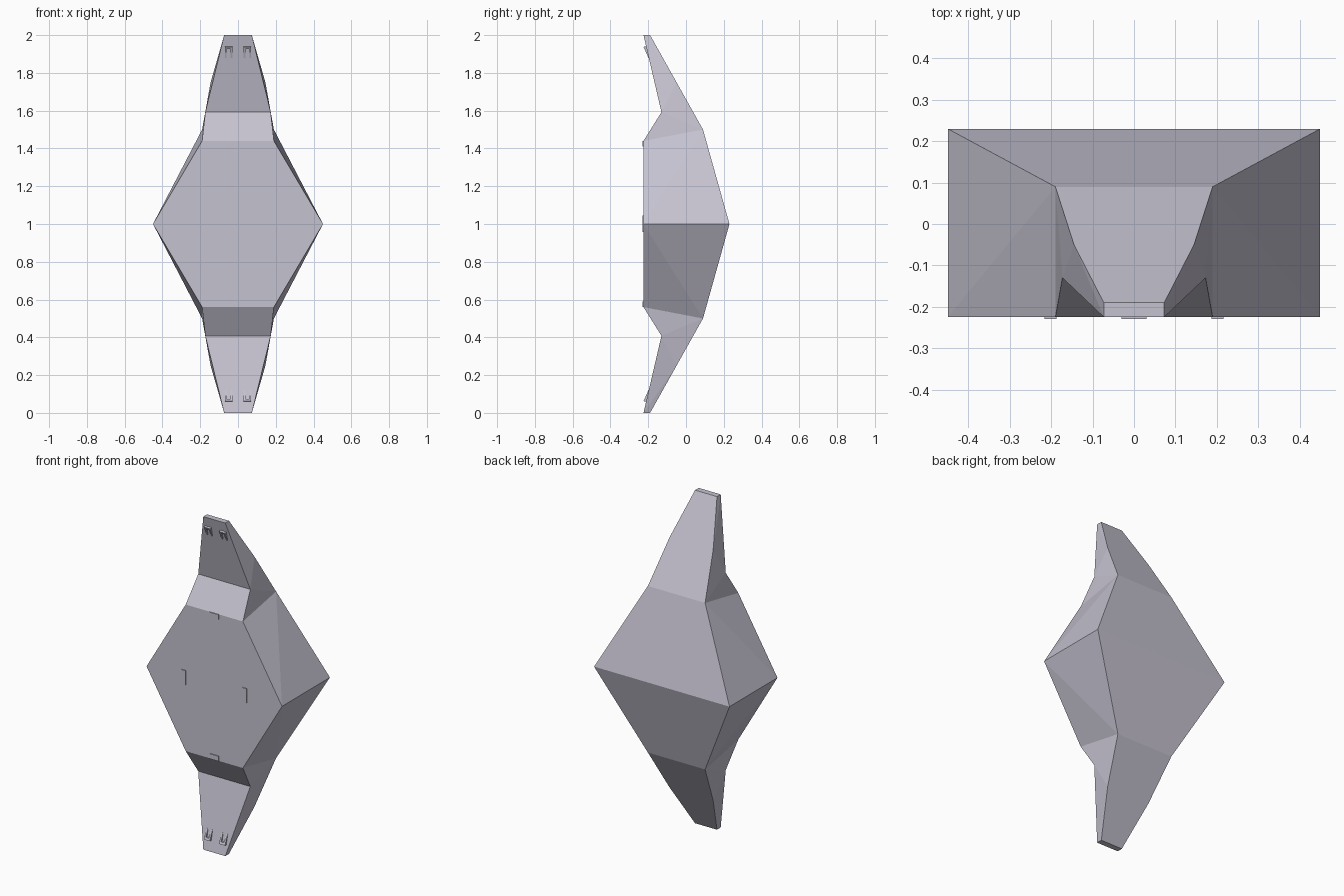
import bpy
import bmesh

if "Cube" in bpy.data.objects:
    bpy.data.objects.remove(bpy.data.objects["Cube"], do_unlink=True)

# One pale violet-grey metal for the whole model
grey = bpy.data.materials.new("pale_violet_grey")
grey.use_nodes = True
colour = (0.56, 0.54, 0.63, 1)
grey.diffuse_color = colour
grey.node_tree.nodes["Principled BSDF"].inputs["Base Color"].default_value = colour


def add_part(name, bm, axes):
    """Make a flat-shaded object centred at mid height and mirror it on the given axes."""
    mesh = bpy.data.meshes.new(name)
    bm.to_mesh(mesh)
    bm.free()
    mesh.materials.append(grey)
    obj = bpy.data.objects.new(name, mesh)
    obj.location.z = 1
    bpy.context.collection.objects.link(obj)
    mirror = obj.modifiers.new("mirror", "MIRROR")
    mirror.use_axis = axes
    mirror.use_clip = True
    mirror.merge_threshold = 0.0005
    return obj


def add_prism(bm, x0, x1, profile):
    """Extrude a (y, z) profile from x0 to x1."""
    face = bm.faces.new([bm.verts.new((x0, y, z)) for y, z in profile])
    grown = bmesh.ops.extrude_face_region(bm, geom=[face])["geom"]
    moved = [v for v in grown if isinstance(v, bmesh.types.BMVert)]
    bmesh.ops.translate(bm, verts=moved, vec=(x1 - x0, 0, 0))
    bmesh.ops.recalc_face_normals(bm, faces=bm.faces)


def box_profile(y0, y1, z0, z1):
    return [(y0, z0), (y1, z0), (y1, z1), (y0, z1)]


# Hull: front and back outlines (half width, y, height above the middle)
FRONT = -0.225
front_points = [(0.45, FRONT, 0), (0.19, FRONT, 0.44), (0.173, -0.13, 0.592), (0.073, FRONT, 1)]
back_points = [(0.45, 0.23, 0), (0.19, 0.09, 0.5), (0.145, -0.05, 0.75), (0.073, -0.19, 1)]

bm = bmesh.new()
f = [bm.verts.new(p) for p in front_points]
b = [bm.verts.new(p) for p in back_points]
fm = [bm.verts.new((0, y, z)) for x, y, z in front_points]
bk = [bm.verts.new((0, y, z)) for x, y, z in back_points]
for i in range(3):
    bm.faces.new((fm[i], f[i], f[i + 1], fm[i + 1]))
    bm.faces.new((b[i], bk[i], bk[i + 1], b[i + 1]))
# Faceted flank and end cap
for tri in ((f[0], b[0], b[1]), (f[0], b[1], f[1]), (f[1], b[1], f[2]),
            (f[2], b[1], b[2]), (f[2], b[2], f[3]), (f[3], b[2], b[3])):
    bm.faces.new(tri)
bm.faces.new((fm[3], f[3], b[3], bk[3]))
add_part("hull", bm, (True, False, True))

# Thin raised plates on the front face
bm = bmesh.new()
add_prism(bm, 0.187, 0.216, box_profile(FRONT - 0.005, FRONT + 0.01, -0.042, 0.045))
add_part("side_plates", bm, (True, False, False))

bm = bmesh.new()
add_prism(bm, -0.03, 0.03, box_profile(FRONT - 0.005, FRONT + 0.01, 0.41, 0.44))
add_part("end_plates", bm, (False, False, True))

# Small forked clips near both tips
bm = bmesh.new()
for x in (0.03, 0.06):
    add_prism(bm, x, x + 0.01, [(-0.19, 0.88), (-0.199, 0.88), (-0.225, 0.938), (-0.205, 0.942)])
add_prism(bm, 0.03, 0.07, [(-0.2, 0.926), (-0.219, 0.926), (-0.225, 0.938), (-0.205, 0.942)])
add_part("tip_clips", bm, (True, False, True))
